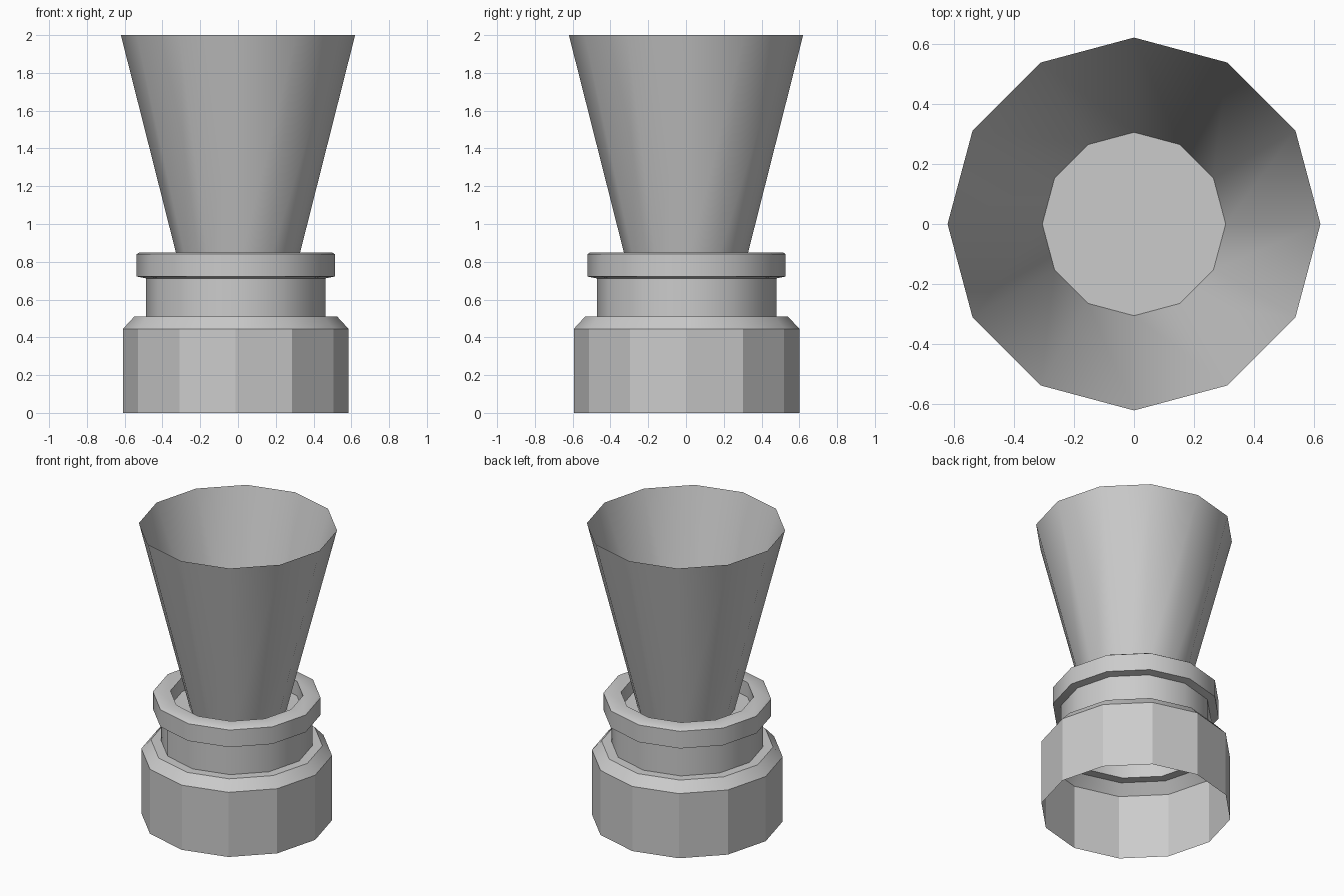
import bpy, bmesh, math

cube = bpy.data.objects.get("Cube")
if cube:
    bpy.data.objects.remove(cube, do_unlink=True)

SIDES = 12

grey = bpy.data.materials.new("plain_grey")
grey.use_nodes = True
colour = (0.6, 0.6, 0.6, 1)
grey.diffuse_color = colour
grey.node_tree.nodes["Principled BSDF"].inputs["Base Color"].default_value = colour


def lathe(name, profile, centre=(0, 0), cap_start=False, cap_end=False, smooth=40):
    """Turn a (radius, height) profile into a twelve-sided open shell."""
    bm = bmesh.new()
    rings = []
    for radius, z in profile:
        ring = []
        for i in range(SIDES):
            a = math.tau * i / SIDES
            ring.append(bm.verts.new((centre[0] + radius * math.cos(a),
                                      centre[1] + radius * math.sin(a), z)))
        rings.append(ring)
    for low, high in zip(rings, rings[1:]):
        for i in range(SIDES):
            j = (i + 1) % SIDES
            bm.faces.new((low[i], low[j], high[j], high[i]))
    if cap_start:
        bm.faces.new(rings[0])
    if cap_end:
        bm.faces.new(rings[-1])
    mesh = bpy.data.meshes.new(name)
    bm.to_mesh(mesh)
    bm.free()
    mesh.materials.append(grey)
    obj = bpy.data.objects.new(name, mesh)
    bpy.context.collection.objects.link(obj)
    bpy.ops.object.select_all(action="DESELECT")
    obj.select_set(True)
    bpy.context.view_layer.objects.active = obj
    bpy.ops.object.shade_smooth_by_angle(angle=math.radians(smooth))
    return obj


OFFSET = (-0.012, 0.003)

# Hollow base with a chamfered shoulder
lathe("base", [(0.597, 0), (0.597, 0.445), (0.537, 0.51), (0.475, 0.51)],
      OFFSET, smooth=25)

# Narrow neck
lathe("neck", [(0.475, 0.51), (0.475, 0.712)], OFFSET)

# Raised lip around a shallow basin
lathe("lip", [(0.475, 0.712), (0.525, 0.722), (0.525, 0.84), (0.51, 0.85),
              (0.415, 0.85), (0.415, 0.75)], OFFSET, cap_end=True)

# Flared open funnel standing in the basin
lathe("funnel", [(0.305, 0.755), (0.62, 2.0)], cap_start=True)
bpy.data.objects["funnel"].data.polygons[-1].flip()
bpy.data.objects["funnel"].data.update()
